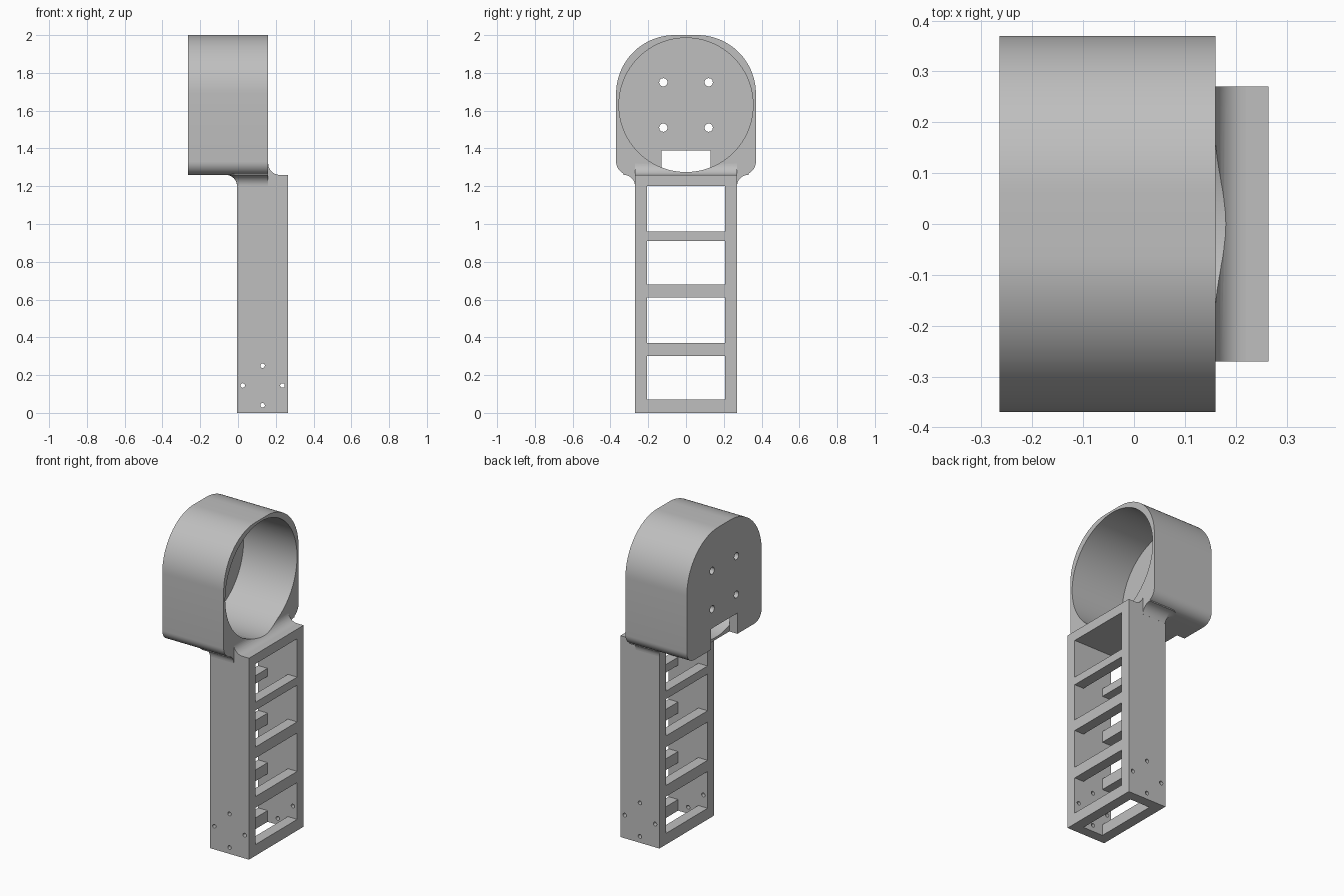
import bpy, bmesh, math
from mathutils import Matrix, Vector

old = bpy.data.objects.get("Cube")
if old:
    bpy.data.objects.remove(old, do_unlink=True)

GREY = (0.52, 0.52, 0.52, 1.0)
mat = bpy.data.materials.new("plain grey")
mat.use_nodes = True
mat.diffuse_color = GREY
mat.node_tree.nodes["Principled BSDF"].inputs["Base Color"].default_value = GREY


def finish(name, bm):
    bmesh.ops.recalc_face_normals(bm, faces=bm.faces[:])
    mesh = bpy.data.meshes.new(name)
    bm.to_mesh(mesh)
    bm.free()
    mesh.materials.append(mat)
    obj = bpy.data.objects.new(name, mesh)
    bpy.context.collection.objects.link(obj)
    return obj


def box(name, xs, ys, zs):
    bm = bmesh.new()
    bmesh.ops.create_cube(bm, size=1)
    for v in bm.verts:
        v.co = [sum(r) / 2 + c * (r[1] - r[0]) for r, c in zip((xs, ys, zs), v.co)]
    return finish(name, bm)


def cylinder(name, axis, centre, radius, length, sides=24):
    bm = bmesh.new()
    turn = Vector((0, 0, 1)).rotation_difference(Vector(axis)).to_matrix().to_4x4()
    bmesh.ops.create_cone(bm, cap_ends=True, segments=sides, radius1=radius, radius2=radius,
                          depth=length, matrix=Matrix.Translation(centre) @ turn)
    return finish(name, bm)


def prism(name, points, direction):
    bm = bmesh.new()
    face = bm.faces.new([bm.verts.new(p) for p in points])
    made = bmesh.ops.extrude_face_region(bm, geom=[face])["geom"]
    bmesh.ops.translate(bm, vec=direction,
                        verts=[g for g in made if isinstance(g, bmesh.types.BMVert)])
    return finish(name, bm)


def arc(cx, cy, r, start, end, steps):
    angles = [math.radians(start + (end - start) * i / steps) for i in range(steps + 1)]
    return [(cx + r * math.cos(a), cy + r * math.sin(a)) for a in angles]


def cut(obj, cutters):
    bpy.context.view_layer.objects.active = obj
    for c in cutters:
        mod = obj.modifiers.new("cut", "BOOLEAN")
        mod.operation, mod.solver, mod.object = "DIFFERENCE", "EXACT", c
        bpy.ops.object.modifier_apply(modifier=mod.name)


def smooth(obj):
    bpy.ops.object.select_all(action="DESELECT")
    obj.select_set(True)
    bpy.context.view_layer.objects.active = obj
    bpy.ops.object.shade_smooth_by_angle(angle=math.radians(30))


# Main dimensions
BACK, FACE, FRONT = -0.265, 0.16, 0.265      # head back, head face, column front
COL_BACK, COL_Y, COL_TOP = -0.005, 0.27, 1.26
IN_Y, RAIL = 0.207, 0.065
HEAD_Y, MID_Z, FILLET = 0.37, 1.63, 0.06

# Column: hollow frame, open below, with four windows right through
column = box("column_frame", (COL_BACK, FRONT), (-COL_Y, COL_Y), (0, COL_TOP))
cutters = [box("cavity_cutter", (COL_BACK + RAIL, FRONT - RAIL), (-IN_Y, IN_Y), (-0.1, 1.2))]
for low, high in ((0.07, 0.3), (0.37, 0.61), (0.68, 0.91), (0.96, 1.2)):
    cutters.append(box("window_cutter", (-0.5, 0.5), (-IN_Y, IN_Y), (low, high)))
for dx, dz in ((1, 0), (-1, 0), (0, 1), (0, -1)):
    spot = (0.13 + dx * 0.105, 0, 0.145 + dz * 0.105)
    cutters.append(cylinder("screw_hole_cutter", (0, 1, 0), spot, 0.012, 1))
cut(column, cutters)

# Head: rounded cup outline extruded along x
TOP_R, LOW_R = 0.31, 0.07
half = (arc(HEAD_Y - LOW_R, COL_TOP + LOW_R, LOW_R, -90, 0, 10)
        + arc(HEAD_Y - TOP_R, 2 - TOP_R, TOP_R, 0, 90, 28))
outline = half + [(-y, z) for y, z in reversed(half)]
head = prism("head_cup", [(BACK, y, z) for y, z in outline], (FACE - BACK, 0, 0))

# Bore, end plate holes and cable notch
bore_back = -0.21
bore = cylinder("bore_cutter", (1, 0, 0), ((bore_back + 0.4) / 2, 0, MID_Z),
                0.355, 0.4 - bore_back, 96)
head_cutters = [bore, box("notch_cutter", (-0.4, bore_back + 0.001), (-0.13, 0.13), (1.2, 1.39))]
for sy in (-1, 1):
    for sz in (-1, 1):
        head_cutters.append(cylinder("plate_hole_cutter", (1, 0, 0),
                                     (BACK, sy * 0.12, MID_Z + sz * 0.12), 0.022, 0.3))
cut(head, head_cutters)

# Neck: flared collar blending the column into the underside of the head
bm = bmesh.new()
rings = []
levels = [(FILLET * (1 - math.cos(math.radians(a))), 1.2 + FILLET * math.sin(math.radians(a)))
          for a in range(0, 91, 9)] + [(FILLET, 1.285)]
for flare, z in levels:
    flare = max(flare, 0.0002)
    corner = arc(COL_BACK, COL_Y, flare, 180, 90, 8)
    side = corner + [(FACE, COL_Y + flare)]
    loop = side + [(x, -y) for x, y in reversed(side)]
    rings.append([bm.verts.new((x, y, z)) for x, y in loop])
for a, b in zip(rings, rings[1:]):
    for i in range(len(a)):
        j = (i + 1) % len(a)
        bm.faces.new((a[i], a[j], b[j], b[i]))
bm.faces.new(rings[0])
bm.faces.new(rings[-1])
neck = finish("neck_collar", bm)
cut(neck, [bore])

# Ledge fillet: concave sweep from the head face onto the column top
curve = arc(FACE + FILLET, COL_TOP + FILLET, FILLET, 180, 270, 10)
section = curve + [(FACE + FILLET, 1.23), (FACE - 0.02, 1.23), (FACE - 0.02, COL_TOP + FILLET)]
ledge = prism("ledge_fillet", [(x, -COL_Y, z) for x, z in section], (0, 2 * COL_Y, 0))
cut(ledge, [bore])

for c in cutters + head_cutters:
    bpy.data.objects.remove(c, do_unlink=True)
for part in (column, head, neck, ledge):
    smooth(part)
